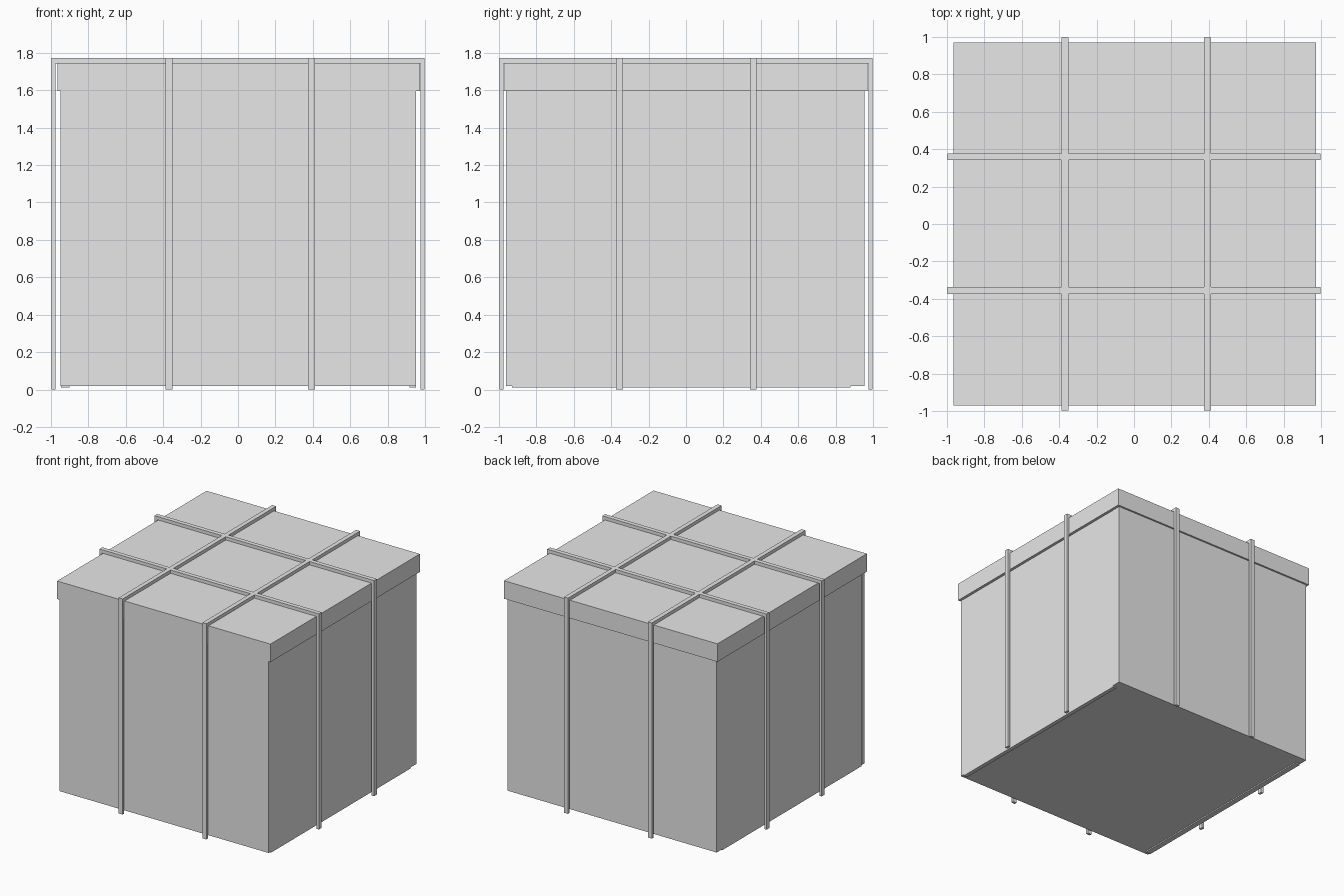
import bpy
import bmesh

if "Cube" in bpy.data.objects:
    bpy.data.objects.remove(bpy.data.objects["Cube"], do_unlink=True)

GREY = (0.8, 0.8, 0.8, 1.0)
grey = bpy.data.materials.new("plain_grey")
grey.use_nodes = True
grey.diffuse_color = GREY
grey.node_tree.nodes["Principled BSDF"].inputs["Base Color"].default_value = GREY


def finish(name, bm):
    bmesh.ops.recalc_face_normals(bm, faces=bm.faces)
    mesh = bpy.data.meshes.new(name)
    bm.to_mesh(mesh)
    bm.free()
    mesh.materials.append(grey)
    obj = bpy.data.objects.new(name, mesh)
    bpy.context.collection.objects.link(obj)
    return obj


def box(name, xs, ys, zs):
    """Box between the given limits on each axis."""
    bm = bmesh.new()
    bmesh.ops.create_cube(bm, size=1)
    for v in bm.verts:
        v.co = [lim[0] if c < 0 else lim[1] for c, lim in zip(v.co, (xs, ys, zs))]
    return finish(name, bm)


def strap(name, axis, centre):
    """Bridge-shaped band running along axis (0 = x, 1 = y), down both sides."""
    out, inn, top, under, half = 0.997, 0.976, 1.772, 1.744, 0.018
    profile = [(-out, 0), (-out, top), (out, top), (out, 0),
               (inn, 0), (inn, under), (-inn, under), (-inn, 0)]
    bm = bmesh.new()
    verts = []
    for along, z in profile:
        co = [centre - half, centre - half, z]
        co[axis] = along
        verts.append(bm.verts.new(co))
    face = bm.faces.new(verts)
    extruded = bmesh.ops.extrude_face_region(bm, geom=[face])["geom"]
    shift = [2 * half, 2 * half, 0]
    shift[axis] = 0
    bmesh.ops.translate(bm, vec=shift,
                        verts=[g for g in extruded if isinstance(g, bmesh.types.BMVert)])
    return finish(name, bm)


# Box walls: front and back panels span the width, side panels fit between
BOTTOM, RIM = 0.02, 1.62
box("front_panel", (-0.948, 0.953), (-0.962, -0.93), (BOTTOM, RIM))
box("back_panel", (-0.948, 0.953), (0.88, 0.955), (BOTTOM, RIM))
box("right_panel", (-0.946, -0.90), (-0.93, 0.88), (0.01, RIM))
box("left_panel", (0.917, 0.951), (-0.93, 0.88), (0.01, RIM))

# Floor board
box("floor", (-0.90, 0.917), (-0.93, 0.88), (BOTTOM, 0.05))

# Overhanging lid
box("lid", (-0.965, 0.974), (-0.97, 0.97), (1.597, 1.745))

# Straps over the lid, two each way
for side, x in (("right", -0.369), ("left", 0.393)):
    strap(side + "_lengthwise_strap", 1, x)
for side, y in (("front", -0.356), ("back", 0.36)):
    strap(side + "_crosswise_strap", 0, y)
